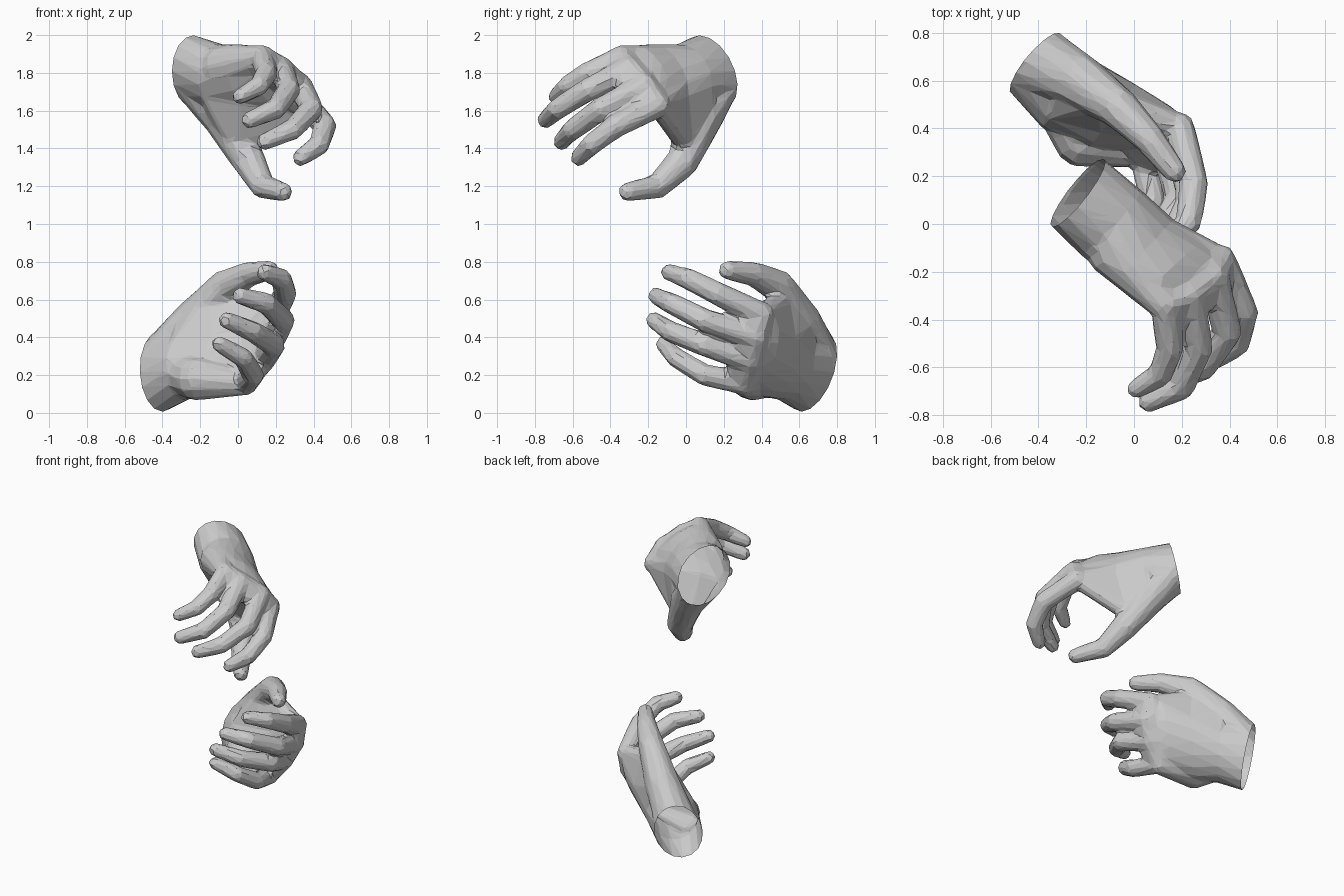
import bpy, bmesh, math
from mathutils import Vector as V

if "Cube" in bpy.data.objects:
    bpy.data.objects.remove(bpy.data.objects["Cube"])


def add_hull(bm, points):
    """Add the convex hull of some points to bm."""
    part = bmesh.new()
    for p in points:
        part.verts.new(p)
    res = bmesh.ops.convex_hull(part, input=part.verts[:])
    junk = {v for v in res["geom_interior"] + res["geom_unused"]
            if isinstance(v, bmesh.types.BMVert)}
    bmesh.ops.delete(part, geom=list(junk), context='VERTS')
    bmesh.ops.recalc_face_normals(part, faces=part.faces[:])
    me = bpy.data.meshes.new("tmp")
    part.to_mesh(me)
    part.free()
    bm.from_mesh(me)
    bpy.data.meshes.remove(me)


def ball(c, r):
    """Points on a small sphere."""
    pts = [V(c) + V((0, 0, r)), V(c) - V((0, 0, r))]
    for j in range(1, 6):
        t = math.pi * j / 6
        for i in range(10):
            u = math.tau * i / 10
            pts.append(V(c) + r * V((math.sin(t) * math.cos(u), math.sin(t) * math.sin(u), math.cos(t))))
    return pts


def chain(bm, pts, radii):
    """Tapered limb through joint positions."""
    for p, q, r, s in zip(pts, pts[1:], radii, radii[1:]):
        add_hull(bm, ball(p, r) + ball(q, s))


def ring(c, a, b):
    return [V(c) + V(a) * math.cos(math.tau * i / 16) + V(b) * math.sin(math.tau * i / 16)
            for i in range(16)]


def thumb_side(section):
    """The part of a cross-section nearest the thumb."""
    return [p for i, p in enumerate(ring(*section)) if math.cos(math.tau * i / 16) > 0.1]


def apply_mod(ob, kind, **props):
    m = ob.modifiers.new(kind.lower(), kind)
    for k, v in props.items():
        setattr(m, k, v)
    bpy.context.view_layer.objects.active = ob
    bpy.ops.object.modifier_apply(modifier=m.name)


def keep_largest(bm):
    """Drop everything but the largest connected shell."""
    todo, best = set(bm.verts), []
    while todo:
        stack = [todo.pop()]
        shell = []
        while stack:
            v = stack.pop()
            shell.append(v)
            for e in v.link_edges:
                w = e.other_vert(v)
                if w in todo:
                    todo.remove(w)
                    stack.append(w)
        best = max(best, shell, key=len)
    keep = set(best)
    bmesh.ops.delete(bm, geom=[v for v in bm.verts if v not in keep], context='VERTS')


def make_hand(name, sections, fingers, thumb, heel):
    bm = bmesh.new()
    # wrist and palm, with spare length beyond the open rim
    c0, a0, b0 = (V(v) for v in sections[0])
    out = a0.cross(b0).normalized()
    if out.dot(V(sections[1][0]) - c0) > 0:
        out = -out
    rings = [ring(c0 + out * 0.08, a0 * 1.05, b0 * 1.05)] + [ring(*s) for s in sections]
    for r, s in zip(rings, rings[1:]):
        add_hull(bm, r + s)
    # fingers, index first
    for f, k in zip(fingers, (1.0, 1.0, 1.0, 0.94)):
        chain(bm, f, [0.068 * k, 0.062 * k, 0.056 * k, 0.045 * k])
    # back of the hand and webs joining neighbouring fingers
    mid = V(sections[2][0]).lerp(V(sections[3][0]), 0.5)
    for f, g in zip(fingers, fingers[1:]):
        pts = ball(mid, 0.08)
        for h in (f, g):
            pts += ball(h[0], 0.064) + ball(V(h[0]).lerp(V(h[1]), 0.28), 0.048)
        add_hull(bm, pts)
    # thumb, flowing out of the wrist
    chain(bm, thumb, [0.115, 0.088, 0.066, 0.05])
    add_hull(bm, thumb_side(sections[0]) + ball(thumb[0], 0.115))
    # web from thumb to index finger
    base = V(thumb[0]).lerp(V(thumb[1]), 0.65)
    add_hull(bm, thumb_side(sections[1]) + thumb_side(sections[2])
             + ball(thumb[0], 0.1) + ball(base, 0.075))
    add_hull(bm, thumb_side(sections[2]) + ball(base, 0.06) + ball(fingers[0][0], 0.058))
    # heel of the hand
    chain(bm, [V(sections[0][0]).lerp(V(sections[1][0]), 0.4), heel, fingers[3][0]],
          [0.12, 0.115, 0.068])
    me = bpy.data.meshes.new(name)
    bm.to_mesh(me)
    bm.free()
    ob = bpy.data.objects.new(name, me)
    bpy.context.collection.objects.link(ob)

    # fuse the parts into one skin and soften the joins
    apply_mod(ob, 'REMESH', mode='VOXEL', voxel_size=0.012)
    apply_mod(ob, 'SMOOTH', factor=0.5, iterations=8)
    # clear inner scraps and cut the wrist open
    bm = bmesh.new()
    bm.from_mesh(ob.data)
    keep_largest(bm)
    bmesh.ops.bisect_plane(bm, geom=bm.verts[:] + bm.edges[:] + bm.faces[:], dist=1e-5,
                           plane_co=c0, plane_no=out, clear_outer=True)
    bmesh.ops.triangulate(bm, faces=bm.faces[:])
    count = len(bm.faces)
    bm.to_mesh(ob.data)
    bm.free()
    # low-poly facets
    apply_mod(ob, 'DECIMATE', ratio=min(1.0, 1500 / count))
    for p in ob.data.polygons:
        p.use_smooth = False
    return ob


make_hand(
    "upper_hand",
    [((-.235, .13, 1.81), (0, .06, -.19), (.115, .13, 0)),
     ((-.09, .0, 1.77), (.03, .05, -.18), (.12, .13, .03)),
     ((.05, -.12, 1.765), (.09, .09, -.18), (.08, .10, .06)),
     ((.17, -.20, 1.77), (.12, .10, -.16), (.05, .07, .07)),
     ((.26, -.24, 1.76), (.12, .09, -.13), (.035, .04, .045))],
    [[(.36, -.15, 1.63), (.46, -.37, 1.52), (.43, -.50, 1.42), (.33, -.57, 1.35)],
     [(.33, -.22, 1.73), (.39, -.45, 1.61), (.29, -.60, 1.50), (.14, -.66, 1.435)],
     [(.23, -.30, 1.82), (.27, -.52, 1.71), (.20, -.68, 1.61), (.06, -.745, 1.55)],
     [(.13, -.34, 1.88), (.15, -.52, 1.80), (.11, -.63, 1.73), (.01, -.69, 1.675)]],
    [(-.07, .08, 1.56), (.06, -.02, 1.33), (.13, -.15, 1.20), (.24, -.31, 1.17)],
    (-.08, -.12, 1.83))

make_hand(
    "lower_hand",
    [((-.41, .67, .215), (-.01, .06, .21), (.11, .115, 0)),
     ((-.27, .54, .26), (.03, .05, .19), (.11, .13, -.03)),
     ((-.10, .45, .29), (.08, .08, .20), (.07, .11, -.05)),
     ((.05, .40, .33), (.09, .06, .20), (.06, .07, -.04)),
     ((.13, .36, .34), (.09, .03, .18), (.04, .04, -.03))],
    [[(.19, .40, .52), (.25, .17, .63), (.23, .01, .71), (.14, -.09, .745)],
     [(.19, .37, .40), (.24, .10, .49), (.15, -.08, .58), (.01, -.16, .62)],
     [(.13, .34, .28), (.19, .10, .36), (.08, -.08, .43), (-.06, -.17, .49)],
     [(.04, .30, .16), (.08, .10, .20), (.03, -.05, .29), (-.10, -.12, .365)]],
    [(-.23, .60, .49), (-.07, .49, .67), (.06, .36, .735), (.17, .22, .755)],
    (-.22, .35, .18))
